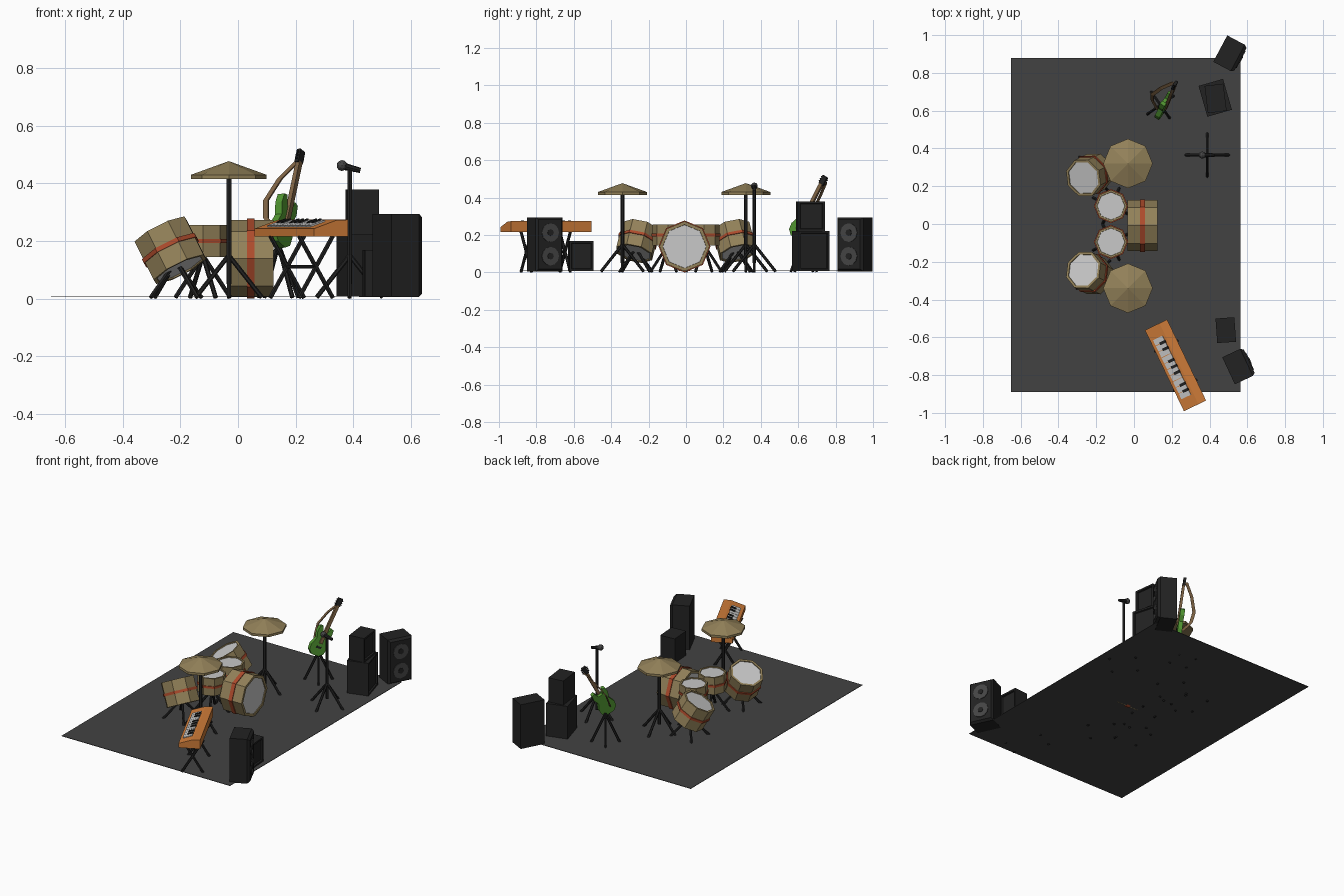
import bpy, bmesh, math
from mathutils import Vector, Matrix

if "Cube" in bpy.data.objects:
    bpy.data.objects.remove(bpy.data.objects["Cube"])

V = Vector


def mat(name, r, g, b):
    m = bpy.data.materials.new(name)
    m.diffuse_color = (r, g, b, 1)
    m.use_nodes = True
    m.node_tree.nodes["Principled BSDF"].inputs["Base Color"].default_value = m.diffuse_color
    return m


BLACK = mat("black", 0.016, 0.016, 0.016)
CARPET = mat("carpet_grey", 0.055, 0.055, 0.055)
CONE = mat("speaker_grey", 0.06, 0.06, 0.06)
TAN = mat("tan", 0.29, 0.22, 0.10)
RED = mat("rust_red", 0.42, 0.07, 0.025)
SKIN = mat("off_white", 0.58, 0.58, 0.58)
ORANGE = mat("orange", 0.62, 0.20, 0.04)
GREEN = mat("green", 0.08, 0.30, 0.03)
WOOD = mat("neck_brown", 0.22, 0.13, 0.06)


def finish(name, bm, *mats):
    bmesh.ops.recalc_face_normals(bm, faces=bm.faces[:])
    me = bpy.data.meshes.new(name)
    bm.to_mesh(me)
    bm.free()
    for m in mats:
        me.materials.append(m)
    ob = bpy.data.objects.new(name, me)
    bpy.context.collection.objects.link(ob)
    return ob


def rod(bm, a, b, r, seg=6, r2=None):
    """Cylinder or cone from a to b."""
    a, b = V(a), V(b)
    d = b - a
    M = Matrix.Translation((a + b) / 2) @ d.to_track_quat('Z', 'Y').to_matrix().to_4x4()
    return bmesh.ops.create_cone(bm, cap_ends=True, segments=seg, radius1=r,
                                 radius2=r if r2 is None else r2, depth=d.length, matrix=M)["verts"]


def box(bm, size, M):
    return bmesh.ops.create_cube(bm, size=1, matrix=M @ Matrix.Diagonal((*size, 1)))["verts"]


def legs(bm, x, y, hub, reach, turn=0, fx=None, fy=None):
    """Four splayed legs from a hub down to the floor."""
    fx, fy = x if fx is None else fx, y if fy is None else fy
    for k in range(4):
        a = math.radians(turn + 90 * k)
        rod(bm, (x, y, hub), (fx + reach * math.cos(a), fy + reach * math.sin(a), 0.004), 0.008)


def drum(name, c, axis, r, h, band):
    """Eight-sided shell with recessed heads and a coloured band."""
    c, n = V(c), V(axis).normalized()
    bm = bmesh.new()
    rod(bm, c - n * h / 2, c + n * h / 2, r, 8)
    bm.normal_update()
    caps = [f for f in bm.faces if abs(f.normal.dot(n)) > 0.9]
    bmesh.ops.inset_individual(bm, faces=caps, thickness=r * 0.13, depth=0)
    bmesh.ops.inset_individual(bm, faces=caps, thickness=0.001, depth=-0.005)
    for f in caps:
        f.material_index = 1
    finish(name, bm, TAN, SKIN)
    bm = bmesh.new()
    rod(bm, c - n * band / 2, c + n * band / 2, r + 0.005, 8)
    finish(name + "_band", bm, RED)


# carpet
bm = bmesh.new()
box(bm, (1.215, 1.77, 0.003), Matrix.Translation((-0.0425, -0.005, 0.008)))
finish("carpet", bm, CARPET)

# drum kit
drum("bass_drum", (0.045, -0.008, 0.139), (1, 0, 0), 0.134, 0.158, 0.026)
for s, side in ((1, "left"), (-1, "right")):
    drum(side + "_tom", (-0.122, 0.095 * s, 0.2), (0, 0, 1), 0.085, 0.112, 0.014)
    drum(side + "_floor_drum", (-0.235, 0.26 * s, 0.168), (-0.44, -0.22 * s, 0.88), 0.105, 0.152, 0.016)
    bm = bmesh.new()
    legs(bm, -0.122, 0.095 * s, 0.15, 0.105, 65 * s)
    finish(side + "_tom_stand", bm, BLACK)
    bm = bmesh.new()
    legs(bm, -0.215, 0.268 * s, 0.13, 0.115, 40)
    finish(side + "_floor_drum_stand", bm, BLACK)
    # cymbal on its stand
    y = 0.32 if s > 0 else -0.34
    bm = bmesh.new()
    rod(bm, (-0.032, y, 0.415), (-0.032, y, 0.43), 0.131, 8)
    rod(bm, (-0.032, y, 0.43), (-0.032, y, 0.477), 0.131, 8, 0.001)
    finish(side + "_cymbal", bm, TAN)
    bm = bmesh.new()
    rod(bm, (-0.032, y, 0.05), (-0.032, y, 0.42), 0.01)
    legs(bm, -0.032, y, 0.15, 0.115)
    finish(side + "_cymbal_stand", bm, BLACK)

# microphone and stand
bm = bmesh.new()
rod(bm, (0.388, 0.365, 0.05), (0.388, 0.365, 0.452), 0.009)
legs(bm, 0.388, 0.365, 0.15, 0.115)
rod(bm, (0.425, 0.365, 0.445), (0.365, 0.365, 0.46), 0.009, 8, 0.013)
finish("microphone_stand", bm, BLACK)
bm = bmesh.new()
bmesh.ops.create_icosphere(bm, subdivisions=2, radius=0.019,
                           matrix=Matrix.Translation((0.361, 0.365, 0.462)))
finish("microphone_head", bm, CONE)


# cabinets: local +x is the speaker side
def cabinet(name, x, y, z0, size, turn, round_cones):
    M = Matrix.Translation((x, y, z0 + size[2] / 2)) @ Matrix.Rotation(math.radians(turn), 4, 'Z')
    fwd = M.to_3x3() @ V((1, 0, 0))
    bm = bmesh.new()
    box(bm, size, M)
    bm.normal_update()
    face = [f for f in bm.faces if f.normal.dot(fwd) > 0.9]
    if round_cones:
        bmesh.ops.inset_individual(bm, faces=face, thickness=0.016, depth=0.016)
    else:
        bmesh.ops.inset_individual(bm, faces=face, thickness=0.016, depth=0)
        bmesh.ops.inset_individual(bm, faces=face, thickness=0.004, depth=-0.01)
    finish(name, bm, BLACK)
    if round_cones:
        rings, caps = bmesh.new(), bmesh.new()
        front = size[0] / 2 + 0.016
        for z in (0.063, -0.063):
            rod(rings, M @ V((front - 0.004, 0, z)), M @ V((front + 0.004, 0, z)), 0.05, 12)
            rod(caps, M @ V((front, 0, z)), M @ V((front + 0.007, 0, z)), 0.018, 8)
        finish(name + "_cones", rings, CONE)
        finish(name + "_cone_centres", caps, BLACK)


cabinet("left_speaker", 0.503, 0.904, 0.006, (0.105, 0.158, 0.288), -28, True)
cabinet("right_speaker", 0.548, -0.755, 0.006, (0.105, 0.158, 0.288), 25, True)
cabinet("lower_amp", 0.43, 0.668, 0.008, (0.135, 0.17, 0.214), 16, False)
cabinet("upper_amp", 0.432, 0.665, 0.222, (0.1, 0.145, 0.157), 7, False)
cabinet("small_amp", 0.486, -0.562, 0.008, (0.1, 0.13, 0.16), 4, False)

# keyboard: local x runs along the keys, local y from player side to back
K = Matrix.Translation((0.058, -0.562, 0)) @ Matrix.Rotation(math.radians(-64.3), 4, 'Z')
L = 0.476
profile = [(0, 0.215), (0, 0.243), (0.085, 0.272), (0.13, 0.274), (0.13, 0.215)]
bm = bmesh.new()
f = bm.faces.new([bm.verts.new(K @ V((0, t, z))) for t, z in profile])
ext = bmesh.ops.extrude_face_region(bm, geom=[f])["geom"]
bmesh.ops.translate(bm, vec=K.to_3x3() @ V((L, 0, 0)),
                    verts=[v for v in ext if isinstance(v, bmesh.types.BMVert)])
finish("keyboard_body", bm, ORANGE)
S = K @ Matrix.Translation((0, 0, 0.243)) @ Matrix.Rotation(math.atan2(0.029, 0.085), 4, 'X')
white, black = bmesh.new(), bmesh.new()
N = 10
w = 0.35 / N
for i in range(N):
    x = 0.065 + w * (i + 0.5)
    box(white, (w - 0.003, 0.058, 0.008), S @ Matrix.Translation((x, 0.047, 0.001)))
    if i < N - 1 and i % 7 not in (2, 6):
        box(black, (0.015, 0.034, 0.012), S @ Matrix.Translation((x + w / 2, 0.061, 0.004)))
finish("white_keys", white, SKIN)
finish("black_keys", black, BLACK)

# crossed keyboard stand
bm = bmesh.new()
for s in (0.125, 0.355):
    for a, b in ((0.0, 0.13), (0.13, 0.0)):
        rod(bm, K @ V((s, a, 0.003)), K @ V((s, b, 0.217)), 0.008)
rod(bm, K @ V((0.125, 0.065, 0.11)), K @ V((0.355, 0.065, 0.11)), 0.006)
finish("keyboard_stand", bm, BLACK)

# guitar: local x = along the neck, y = across, z = out of the face
d = V((0.07, 0.17, 0.33)).normalized()
n = V((0.82, -0.57, 0))
n = (n - d * n.dot(d)).normalized()
G = Matrix((d, n.cross(d), n)).transposed().to_4x4()
G = Matrix.Translation((0.158, 0.628, 0.272)) @ G
half = [(0.05, 0.014), (0.085, 0.028), (0.08, 0.046), (0.045, 0.05), (0.005, 0.036),
        (-0.04, 0.054), (-0.075, 0.05), (-0.097, 0.024)]
outline = half + [(u, -v) for u, v in reversed(half)]
bm = bmesh.new()
f = bm.faces.new([bm.verts.new(G @ V((u, v, -0.014))) for u, v in outline])
ext = bmesh.ops.extrude_face_region(bm, geom=[f])["geom"]
bmesh.ops.translate(bm, vec=n * 0.028, verts=[v for v in ext if isinstance(v, bmesh.types.BMVert)])
finish("guitar_body", bm, GREEN)
bm = bmesh.new()
box(bm, (0.25, 0.02, 0.016), G @ Matrix.Translation((0.105, 0, 0.014)))
finish("guitar_neck", bm, WOOD)
bm = bmesh.new()
box(bm, (0.05, 0.03, 0.016), G @ Matrix.Translation((0.25, 0, 0.012)))
for u in (0.237, 0.25, 0.263):
    box(bm, (0.006, 0.046, 0.006), G @ Matrix.Translation((u, 0, 0.012)))
box(bm, (0.012, 0.03, 0.006), G @ Matrix.Translation((-0.045, 0, 0.015)))
finish("guitar_head_and_bridge", bm, BLACK)

# strap
path = [(0.125, 0.605, 0.235), (0.097, 0.655, 0.28), (0.097, 0.685, 0.34),
        (0.145, 0.72, 0.415), (0.21, 0.748, 0.48)]
bm = bmesh.new()
rows = []
for p in path:
    rows.append([bm.verts.new(V(p) + n * a + n.cross(d) * b)
                 for a, b in ((-0.01, -0.003), (0.01, -0.003), (0.01, 0.003), (-0.01, 0.003))])
for r0, r1 in zip(rows, rows[1:]):
    for i in range(4):
        bm.faces.new((r0[i], r0[i - 1], r1[i - 1], r1[i]))
bm.faces.new(rows[0])
bm.faces.new(rows[-1])
finish("guitar_strap", bm, WOOD)

# guitar stand
bm = bmesh.new()
legs(bm, 0.14, 0.63, 0.19, 0.085, 35)
finish("guitar_stand", bm, BLACK)
